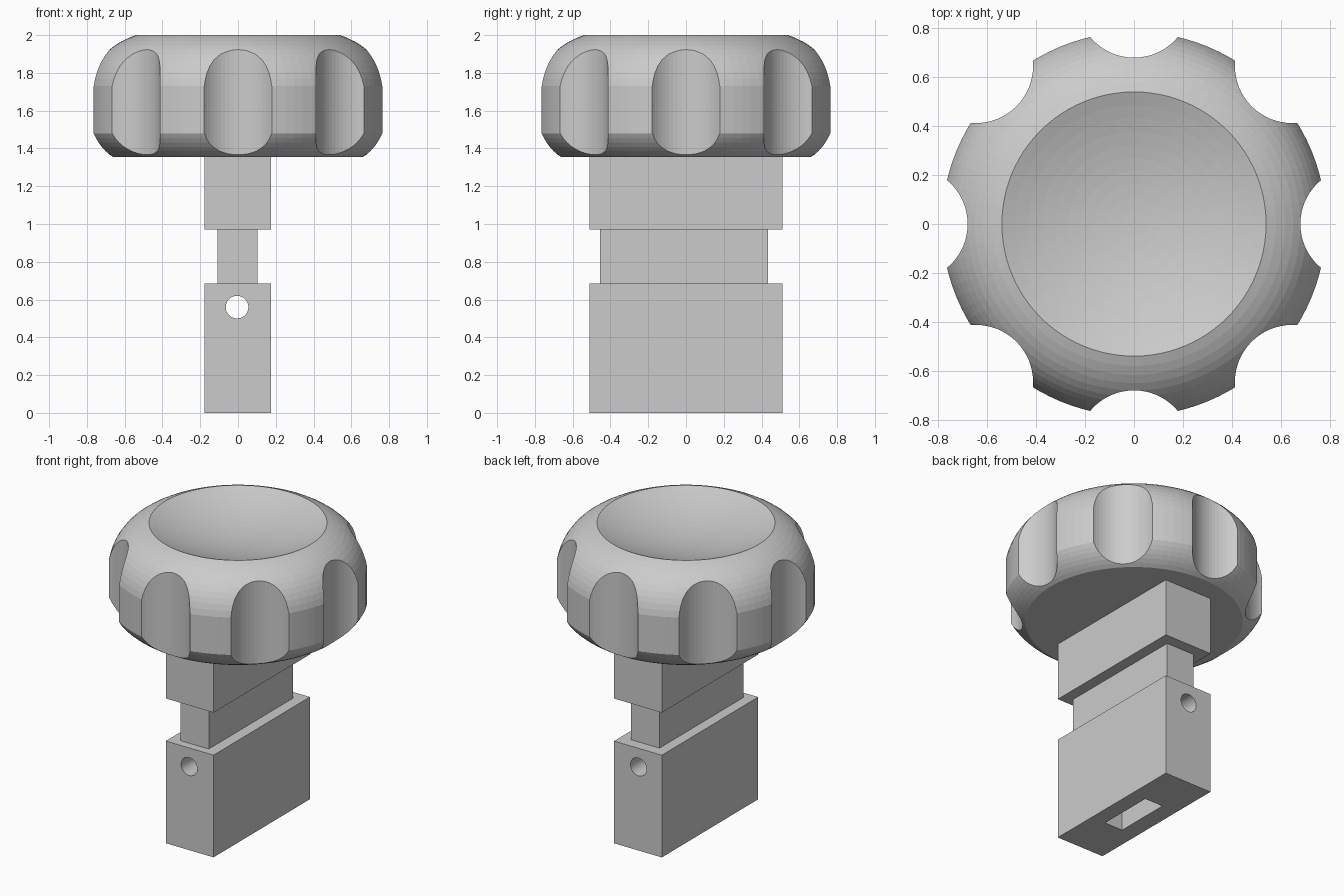
import bpy
import bmesh
from math import cos, sin, pi
from mathutils import Matrix, Vector

default_cube = bpy.data.objects.get("Cube")
if default_cube:
    bpy.data.objects.remove(default_cube, do_unlink=True)

# Single plain material
grey = bpy.data.materials.new("light grey")
grey.use_nodes = True
COLOUR = (0.6, 0.6, 0.6, 1)
grey.diffuse_color = COLOUR
grey.node_tree.nodes["Principled BSDF"].inputs["Base Color"].default_value = COLOUR


def make_object(name, bm):
    bmesh.ops.recalc_face_normals(bm, faces=bm.faces)
    mesh = bpy.data.meshes.new(name)
    bm.to_mesh(mesh)
    bm.free()
    mesh.materials.append(grey)
    obj = bpy.data.objects.new(name, mesh)
    bpy.context.collection.objects.link(obj)
    return obj


def add_box(bm, low, high):
    low, high = Vector(low), Vector(high)
    placing = Matrix.Translation((low + high) / 2) @ Matrix.Diagonal((*(high - low), 1))
    bmesh.ops.create_cube(bm, size=1, matrix=placing)


def add_cylinder(bm, radius, length, matrix, sides):
    bmesh.ops.create_cone(bm, cap_ends=True, segments=sides, radius1=radius,
                          radius2=radius, depth=length, matrix=matrix)


def box(name, low, high):
    bm = bmesh.new()
    add_box(bm, low, high)
    return make_object(name, bm)


def bezier(a, b, c, steps):
    a, b, c = Vector(a), Vector(b), Vector(c)
    ts = [i / steps for i in range(steps + 1)]
    return [a * (1 - t) ** 2 + b * 2 * t * (1 - t) + c * t * t for t in ts]


def lathe(name, profile, sides):
    bm = bmesh.new()
    verts = [bm.verts.new((r, 0, z)) for r, z in profile]
    edges = [bm.edges.new(pair) for pair in zip(verts, verts[1:])]
    bmesh.ops.spin(bm, geom=verts + edges, axis=(0, 0, 1), cent=(0, 0, 0),
                   angle=2 * pi, steps=sides, use_merge=True)
    bmesh.ops.remove_doubles(bm, verts=bm.verts, dist=0.0001)
    return make_object(name, bm)


def cut(obj, cutter):
    cutter.hide_render = True
    mod = obj.modifiers.new("cut", "BOOLEAN")
    mod.operation = "DIFFERENCE"
    mod.solver = "EXACT"
    mod.object = cutter
    bpy.context.view_layer.objects.active = obj
    bpy.ops.object.modifier_apply(modifier=mod.name)
    bpy.data.objects.remove(cutter, do_unlink=True)


# Knob: rounded edges and a dished top
DISH_RADIUS, DISH_DEPTH, TOP = 0.54, 0.11, 2.0
profile = [Vector((0, 1.355))]
profile += reversed(bezier((0.785, 1.48), (0.745, 1.4), (0.66, 1.355), 6))
profile += bezier((0.785, 1.73), (0.75, 1.93), (DISH_RADIUS, TOP), 10)
for i in range(9, -1, -1):
    t = i / 10
    profile.append(Vector((DISH_RADIUS * t, TOP - DISH_DEPTH * (1 - t * t))))
knob = lathe("knob", profile, 96)

# Eight finger flutes around the knob
bm = bmesh.new()
for i in range(8):
    a = i * pi / 4
    place = Matrix.Translation((0.913 * cos(a), 0.913 * sin(a), 1.68))
    add_cylinder(bm, 0.233, 1, place, 64)
cut(knob, make_object("flute_cutter", bm))

# Stem: upper block, narrow neck, lower block
box("upper_block", (-0.178, -0.51, 0.97), (0.176, 0.51, 1.355))
box("neck", (-0.108, -0.455, 0.685), (0.102, 0.435, 0.97))
lower = box("lower_block", (-0.178, -0.51, 0), (0.176, 0.51, 0.685))

# Cross hole through the lower block and slot in its underside
bm = bmesh.new()
add_cylinder(bm, 0.06, 2, Matrix.Translation((-0.005, 0, 0.56)) @ Matrix.Rotation(pi / 2, 4, "X"), 32)
add_box(bm, (-0.065, -0.19, -0.2), (0.07, 0.19, 0.43))
cut(lower, make_object("hole_and_slot_cutter", bm))
